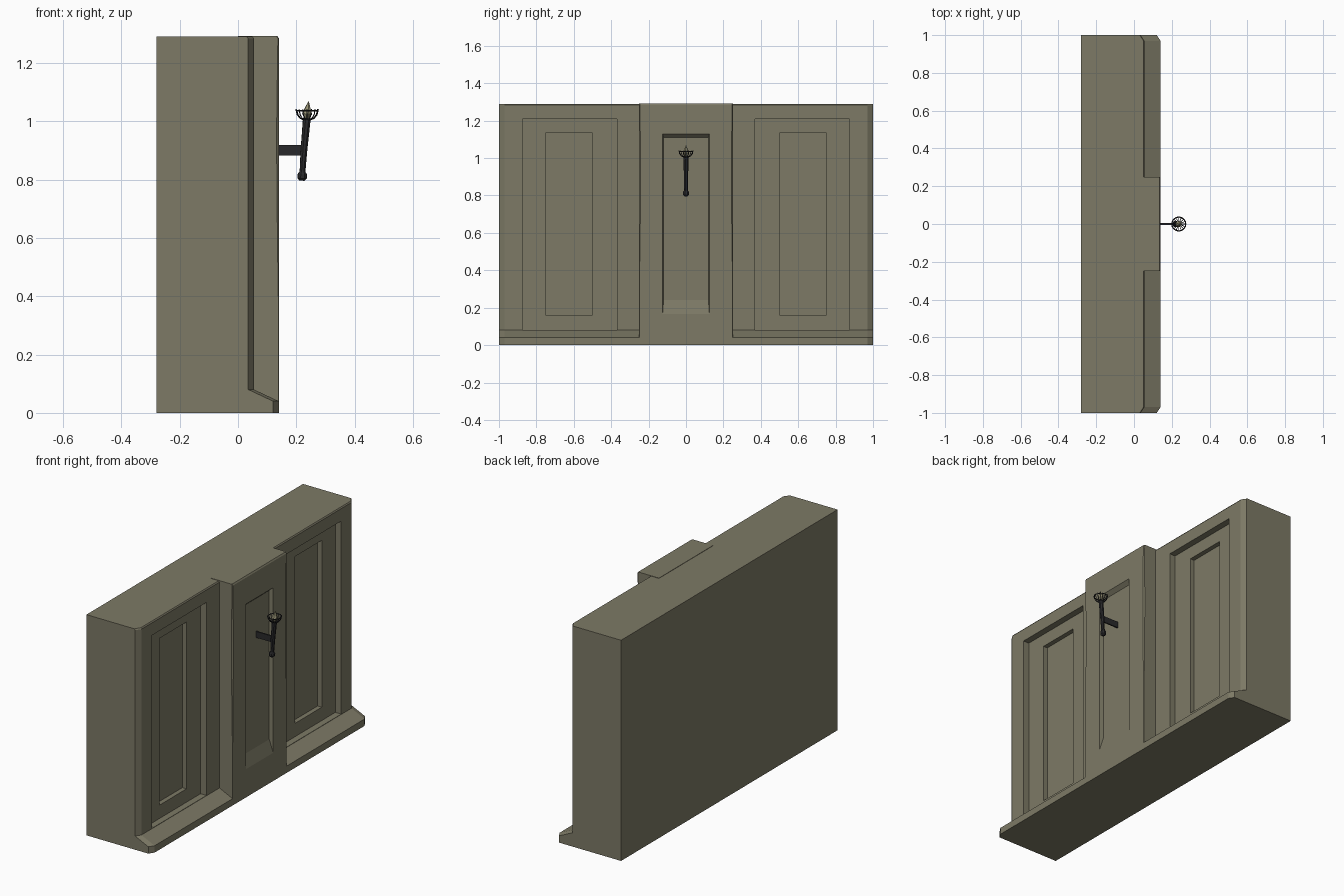
import bpy, bmesh, math
from mathutils import Vector

if "Cube" in bpy.data.objects:
    bpy.data.objects.remove(bpy.data.objects["Cube"])


def material(name, rgb):
    m = bpy.data.materials.new(name)
    m.diffuse_color = (*rgb, 1)
    m.use_nodes = True
    m.node_tree.nodes["Principled BSDF"].inputs["Base Color"].default_value = m.diffuse_color
    return m


STONE = material("olive stone", (0.205, 0.193, 0.132))
IRON = material("dark iron", (0.022, 0.022, 0.024))
FLAME = material("pale flame", (0.30, 0.28, 0.17))


def finish(name, bm, mat):
    bmesh.ops.recalc_face_normals(bm, faces=bm.faces)
    me = bpy.data.meshes.new(name)
    bm.to_mesh(me)
    bm.free()
    me.materials.append(mat)
    ob = bpy.data.objects.new(name, me)
    bpy.context.collection.objects.link(ob)
    return ob


def loft(name, rings, mat):
    """Skin a stack of closed rings and cap both ends."""
    bm = bmesh.new()
    vs = [[bm.verts.new(p) for p in r] for r in rings]
    n = len(vs[0])
    for a, b in zip(vs, vs[1:]):
        for i in range(n):
            j = (i + 1) % n
            bm.faces.new((a[i], a[j], b[j], b[i]))
    bm.faces.new(vs[0])
    bm.faces.new(vs[-1])
    return finish(name, bm, mat)


def tube(name, path, radii, mat, sides=8):
    """Tapered round bar along a path lying roughly upright or flat."""
    rings = []
    for k, p in enumerate(path):
        p = Vector(p)
        d = Vector(path[min(k + 1, len(path) - 1)]) - Vector(path[max(k - 1, 0)])
        d.normalize()
        u = d.cross(Vector((0.3, 0.95, 0.1))).normalized()
        v = d.cross(u)
        rings.append([p + radii[k] * (u * math.cos(t) + v * math.sin(t))
                      for t in (2 * math.pi * i / sides for i in range(sides))])
    return loft(name, rings, mat)


def rect(x, y0, y1, z0, z1):
    return [(x, y0, z0), (x, y1, z0), (x, y1, z1), (x, y0, z1)]


def carve(target, back, front):
    """Cut a recess whose section runs from one rectangle to another."""
    cutter = loft("recess_cutter", [back, front], STONE)
    cutter.hide_render = True
    mod = target.modifiers.new("recess", 'BOOLEAN')
    mod.operation = 'DIFFERENCE'
    mod.solver = 'EXACT'
    mod.object = cutter
    bpy.context.view_layer.objects.active = target
    bpy.ops.object.modifier_apply(modifier=mod.name)
    bpy.data.objects.remove(cutter)


# Wall with sloped skirting and chamfered ends
def wall_ring(x, z):
    return [(-0.28, -1, z), (x - 0.02, -1, z), (x, -0.97, z),
            (x, 0.97, z), (x - 0.02, 1, z), (-0.28, 1, z)]


wall = loft("wall", [wall_ring(x, z) for x, z in
                     ((0.14, 0), (0.14, 0.04), (0.055, 0.08), (0.055, 1.283), (0.05, 1.29))], STONE)

# Stepped panels on both sides
for s in (-1, 1):
    a, b = sorted((s * 0.37, s * 0.875))
    carve(wall, rect(0.017, a, b, 0.082, 1.21), rect(0.2, a, b, 0.082, 1.21))
    a, b = sorted((s * 0.50, s * 0.75))
    carve(wall, rect(-0.01, a, b, 0.16, 1.135), rect(0.2, a, b, 0.16, 1.135))


# Central pier with worn front corners
def pier_ring(z, c, x=0.14):
    return [(0, -0.25, z), (x - c, -0.25, z), (x, -0.25 + c, z),
            (x, 0.25 - c, z), (x - c, 0.25, z), (0, 0.25, z)]


pier = loft("pier", [pier_ring(0.001, 0.001), pier_ring(0.33, 0.001), pier_ring(0.6, 0.005),
                     pier_ring(0.95, 0.008), pier_ring(1.25, 0.004),
                     pier_ring(1.284, 0.003), pier_ring(1.292, 0.004, 0.135)], STONE)
# The recess slopes at top and bottom; the front section is pushed out past the face
carve(pier, rect(0.118, -0.120, 0.120, 0.24, 1.11), rect(0.162, -0.130, 0.130, 0.09, 1.15))

# Torch bracket
loft("torch_bracket", [rect(0.115, -0.004, 0.004, 0.882, 0.918),
                       rect(0.228, -0.004, 0.004, 0.882, 0.918)], IRON)

# Tilted torch shaft with knob
tube("torch_shaft", [(0.220, 0, 0.81), (0.226, 0, 0.90), (0.236, 0, 1.01)],
     [0.010, 0.012, 0.014], IRON)
tube("torch_knob", [(0.219, 0, 0.796), (0.2195, 0, 0.804), (0.2205, 0, 0.818), (0.221, 0, 0.828)],
     [0.009, 0.017, 0.017, 0.010], IRON)

# Basket of curved ribs and a rim
cx, cz = 0.237, 1.036
for i in range(16):
    t = 2 * math.pi * i / 16
    path = [(cx + r * math.cos(t), r * math.sin(t), z) for r, z in
            ((0.010, 1.004), (0.024, 1.010), (0.034, 1.022), (0.039, 1.041))]
    tube("basket_rib", path, [0.002, 0.002, 0.002, 0.0015], IRON, 4)
bpy.ops.mesh.primitive_torus_add(location=(cx, 0, cz), major_radius=0.037, minor_radius=0.003,
                                 major_segments=16, minor_segments=4)
rim = bpy.context.object
rim.name = "basket_rim"
rim.data.materials.append(IRON)

# Small flame
tube("flame", [(0.237, 0, 1.008), (0.237, 0, 1.025), (0.239, 0, 1.045), (0.242, 0, 1.068)],
     [0.008, 0.018, 0.010, 0.001], FLAME, 6)
